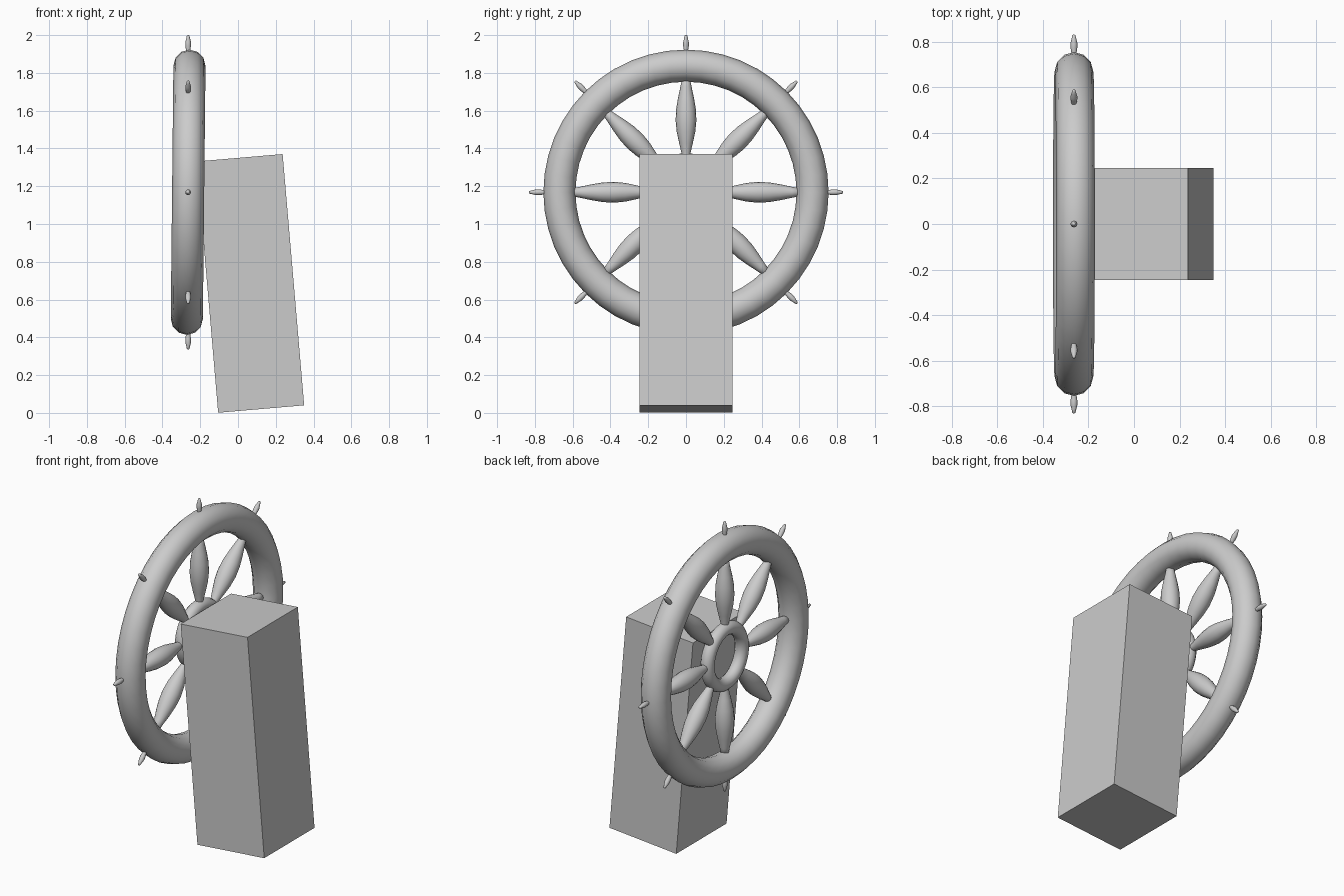
import bpy, bmesh, math
from mathutils import Matrix, Vector

if "Cube" in bpy.data.objects:
    bpy.data.objects.remove(bpy.data.objects["Cube"])

CENTER = Vector((-0.264, 0, 1.168))


def finish(bm, name, smooth=True):
    bmesh.ops.recalc_face_normals(bm, faces=bm.faces)
    for f in bm.faces:
        f.smooth = smooth
    me = bpy.data.meshes.new(name)
    bm.to_mesh(me)
    bm.free()
    ob = bpy.data.objects.new(name, me)
    bpy.context.collection.objects.link(ob)
    return ob


def ring(name, major, minor, tilt):
    # torus whose axis runs along x
    bpy.ops.mesh.primitive_torus_add(major_radius=major, minor_radius=minor,
                                     major_segments=48, minor_segments=12,
                                     location=CENTER,
                                     rotation=(0, math.radians(90 + tilt), 0))
    ob = bpy.context.object
    ob.name = name
    bpy.ops.object.shade_smooth()
    return ob


def turned(name, profile, angle, segs=16):
    # lathe a (distance, radius) profile, then point it outward from the hub
    bm = bmesh.new()
    loops = [[bm.verts.new((r * math.cos(2 * math.pi * i / segs),
                            r * math.sin(2 * math.pi * i / segs), d))
              for i in range(segs)] for d, r in profile]
    for a, b in zip(loops, loops[1:]):
        for i in range(segs):
            j = (i + 1) % segs
            bm.faces.new((a[i], a[j], b[j], b[i]))
    bm.faces.new(loops[0])
    bm.faces.new(loops[-1])
    ob = finish(bm, name)
    ob.matrix_world = Matrix.Translation(CENTER) @ Matrix.Rotation(angle, 4, 'X')
    return ob


# Leaning pedestal block
bm = bmesh.new()
bmesh.ops.create_cube(bm, size=1)
bmesh.ops.scale(bm, vec=(0.457, 0.49, 1.335), verts=bm.verts)
bmesh.ops.translate(bm, vec=(0.2285, 0, 0.6675), verts=bm.verts)
pedestal = finish(bm, "pedestal", smooth=False)
pedestal.rotation_euler = (0, math.radians(-4.9), 0)
pedestal.location = (-0.105, 0, 0.001)

# Wheel rim and hub ring
ring("wheel_rim", 0.67, 0.085, 0.6)
ring("wheel_hub", 0.167, 0.04, 0)

# Eight turned spokes, each with a small grip beyond the rim
SPOKE = [(0.16, 0.018), (0.20, 0.022), (0.26, 0.036), (0.32, 0.049),
         (0.38, 0.055), (0.44, 0.052), (0.50, 0.042), (0.56, 0.029), (0.62, 0.018)]
GRIP = [(0.70, 0.009), (0.75, 0.011), (0.775, 0.015), (0.795, 0.015),
        (0.815, 0.010), (0.829, 0.007), (0.832, 0.003)]
for k in range(8):
    a = k * math.pi / 4
    turned(f"spoke_{k + 1}", SPOKE, a)
    turned(f"grip_{k + 1}", GRIP, a, 12)
